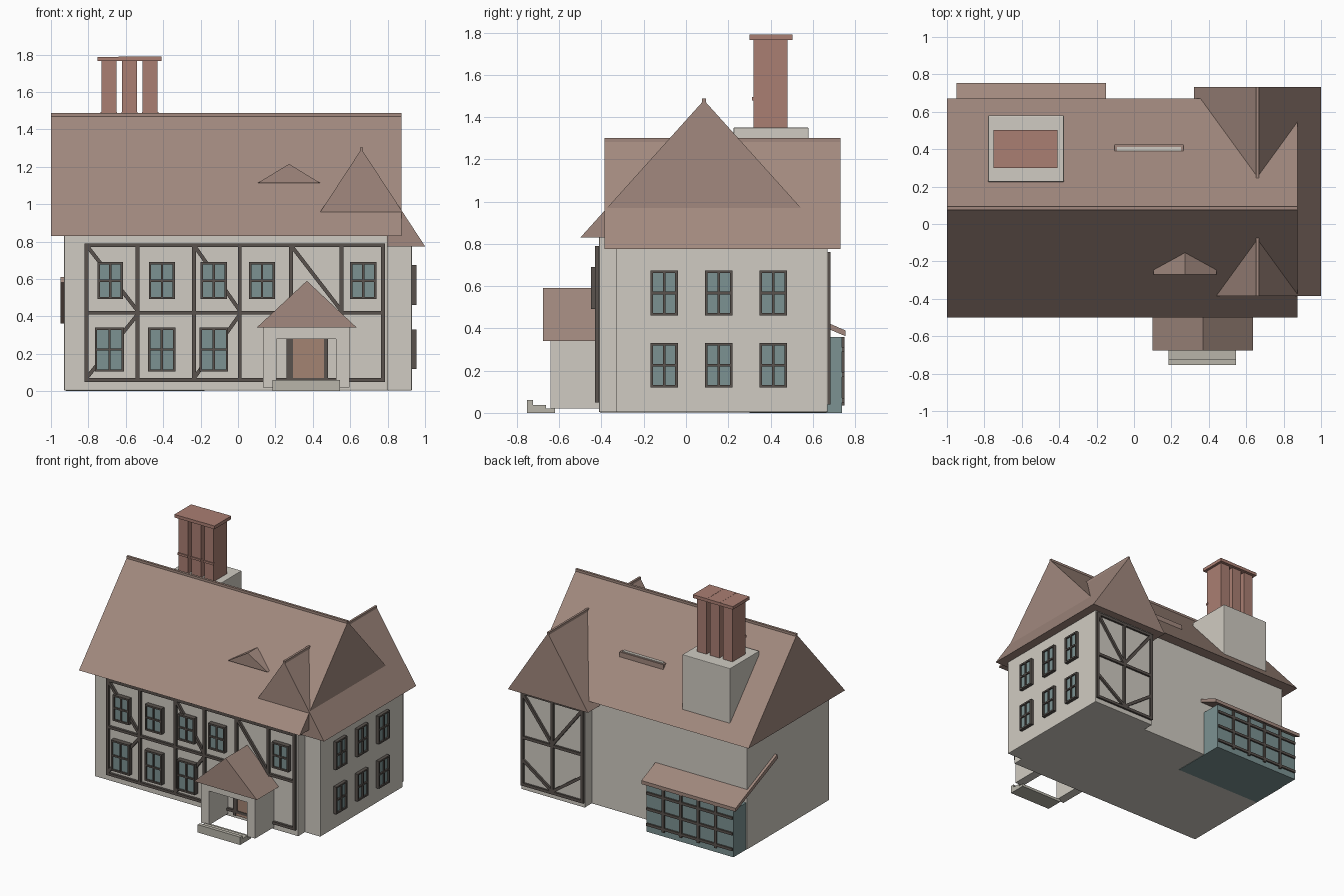
import bpy, bmesh, math
from mathutils import Vector, Matrix

if "Cube" in bpy.data.objects:
    bpy.data.objects.remove(bpy.data.objects["Cube"])


def mat(name, r, g, b):
    m = bpy.data.materials.new(name)
    m.diffuse_color = (r, g, b, 1)
    m.use_nodes = True
    m.node_tree.nodes["Principled BSDF"].inputs["Base Color"].default_value = m.diffuse_color
    return m


PLASTER = mat("plaster", 0.63, 0.60, 0.54)
TILE = mat("roof_tile", 0.36, 0.25, 0.21)
BRICK = mat("brick", 0.40, 0.21, 0.17)
TIMBER = mat("timber", 0.10, 0.085, 0.075)
GLASS = mat("glass", 0.20, 0.29, 0.29)
STONE = mat("stone", 0.48, 0.46, 0.40)
DOOR = mat("door", 0.37, 0.23, 0.17)


def finish(name, bm, m, bevel=0):
    bmesh.ops.recalc_face_normals(bm, faces=bm.faces)
    me = bpy.data.meshes.new(name)
    bm.to_mesh(me)
    bm.free()
    me.materials.append(m)
    ob = bpy.data.objects.new(name, me)
    bpy.context.collection.objects.link(ob)
    if bevel:
        mod = ob.modifiers.new("bevel", 'BEVEL')
        mod.width, mod.segments = bevel, 2
    return ob


def add_box(bm, x0, x1, y0, y1, z0, z1, turn=None):
    size = Matrix.Diagonal((x1 - x0, y1 - y0, z1 - z0, 1))
    place = Matrix.Translation(((x0 + x1) / 2, (y0 + y1) / 2, (z0 + z1) / 2))
    bmesh.ops.create_cube(bm, size=1, matrix=place @ (turn or Matrix()) @ size)


def box(name, m, *b, bevel=0):
    bm = bmesh.new()
    add_box(bm, *b)
    return finish(name, bm, m, bevel)


def prism(name, m, profile, axis, a, b, bevel=0):
    """Extrude a profile along 'x' (points are y,z) or 'y' (points are x,z)."""
    bm = bmesh.new()
    pt = (lambda p: (a, p[0], p[1])) if axis == 'x' else (lambda p: (p[0], a, p[1]))
    face = bm.faces.new([bm.verts.new(pt(p)) for p in profile])
    out = bmesh.ops.extrude_face_region(bm, geom=[face])
    move = Vector((b - a, 0, 0) if axis == 'x' else (0, b - a, 0))
    bmesh.ops.translate(bm, vec=move, verts=[v for v in out["geom"] if isinstance(v, bmesh.types.BMVert)])
    return finish(name, bm, m, bevel)


def beams(name, lines, y0, y1, w):
    """Timbers in an x,z plane, each from (xa, za) to (xb, zb)."""
    bm = bmesh.new()
    for xa, za, xb, zb in lines:
        n, ang = math.hypot(xb - xa, zb - za), math.atan2(zb - za, xb - xa)
        cx, cz = (xa + xb) / 2, (za + zb) / 2
        add_box(bm, cx - n / 2, cx + n / 2, y0, y1, cz - w / 2, cz + w / 2,
                Matrix.Rotation(-ang, 4, 'Y'))
    return finish(name, bm, TIMBER)


def window(name, u0, u1, z0, z1, wall, side):
    """Framed 2x2 window on the front (-y) or right (+x) wall."""
    s = 0.012
    um, zm = (u0 + u1) / 2, (z0 + z1) / 2
    bars = [(u0, u0 + s, z0, z1), (u1 - s, u1, z0, z1), (u0, u1, z0, z0 + s), (u0, u1, z1 - s, z1),
            (um - s / 2, um + s / 2, z0, z1), (u0, u1, zm - s / 2, zm + s / 2)]
    span = (lambda d: (wall - d, wall + 0.01)) if side == 'front' else (lambda d: (wall - 0.01, wall + d))

    def put(bm, b, d):
        if side == 'front':
            add_box(bm, b[0], b[1], *span(d), b[2], b[3])
        else:
            add_box(bm, *span(d), b[0], b[1], b[2], b[3])
    bm = bmesh.new()
    for b in bars:
        put(bm, b, 0.025 if side == 'right' else 0.037)
    finish(name + "_frame", bm, TIMBER)
    bm = bmesh.new()
    put(bm, (u0 + .004, u1 - .004, z0 + .004, z1 - .004), 0.014 if side == 'right' else 0.026)
    finish(name + "_glass", bm, GLASS)


# Walls
box("main_walls", PLASTER, -0.93, 0.80, -0.412, 0.585, 0.003, 0.84, bevel=0.005)
box("wing_walls", PLASTER, 0.39, 0.93, -0.33, 0.67, 0.003, 0.785, bevel=0.005)

# Roofs with ridge caps
prism("main_roof", TILE, [(-0.5, 0.83), (0.67, 0.83), (0.085, 1.48)], 'x', -1, 0.873)
box("main_ridge", TILE, -1, 0.873, 0.076, 0.094, 1.468, 1.488)
prism("wing_roof", TILE, [(0.32, 0.775), (1.0, 0.775), (0.66, 1.295)], 'y', -0.385, 0.732)
box("wing_ridge", TILE, 0.652, 0.668, -0.385, 0.732, 1.282, 1.302)
prism("small_dormer", TILE, [(0.105, 1.113), (0.44, 1.113), (0.273, 1.215)], 'y', -0.27, -0.1)

# Rear roof vent
box("roof_vent", TILE, -0.105, 0.265, 0.385, 0.425, 1.09, 1.14)
box("roof_vent_panel", PLASTER, -0.09, 0.25, 0.39, 0.412, 1.12, 1.145)

# Chimney
box("chimney_base", PLASTER, -0.78, -0.375, 0.225, 0.58, 0.88, 1.35, bevel=0.004)
for i, cx in enumerate((-0.69, -0.58, -0.47)):
    box(f"flue_{i}", BRICK, cx - 0.04, cx + 0.04, 0.32, 0.48, 1.33, 1.77)
    box(f"flue_cap_{i}", BRICK, cx - 0.06, cx + 0.06, 0.30, 0.503, 1.765, 1.788 + 0.001 * i)
    box(f"flue_band_{i}", BRICK, cx - 0.044, cx + 0.044, 0.312, 0.33, 1.478, 1.494)

# Front timber frame
posts = (-0.81, -0.537, -0.235, 0.01, 0.283, 0.553, 0.775)
lines = [(x, 0.05, x, 0.79) for x in posts]
lines += [(-0.82, z, 0.785, z) for z in (0.06, 0.42, 0.78)]
lines += [(posts[i], 0.78, posts[i + 1], 0.43) for i in (0, 2, 4)]
lines += [(posts[i], 0.07, posts[i + 1], 0.41) for i in (0, 2)]
beams("front_timbers", lines, -0.43, -0.405, 0.02)

# Rear wing timber frame
lines = [(x, 0.04, x, 0.76) for x in (0.405, 0.66, 0.915)]
lines += [(0.395, z, 0.925, z) for z in (0.05, 0.41, 0.75)]
for x in (0.405, 0.915):
    lines += [(x, 0.75, 0.66, 0.42), (0.66, 0.06, x, 0.24)]
beams("rear_wing_timbers", lines, 0.665, 0.685, 0.022)

# Windows
for i, (a, b) in enumerate([(-0.75, -0.615), (-0.477, -0.337), (-0.20, -0.06), (0.06, 0.197), (0.60, 0.74)]):
    window(f"front_upper_window_{i}", a, b, 0.492, 0.69, -0.412, 'front')
for i, (a, b) in enumerate([(-0.765, -0.61), (-0.48, -0.335), (-0.205, -0.053)]):
    window(f"front_lower_window_{i}", a, b, 0.105, 0.34, -0.412, 'front')
for i, c in enumerate((-0.104, 0.155, 0.413)):
    for level, z0, z1 in (("upper", 0.46, 0.675), ("lower", 0.12, 0.33)):
        window(f"side_{level}_window_{i}", c - 0.065, c + 0.065, z0, z1, 0.93, 'right')

# Porch
prism("porch_walls", PLASTER, [(0.135, 0.02), (0.205, 0.02), (0.205, 0.28), (0.525, 0.28),
                               (0.525, 0.02), (0.595, 0.02), (0.595, 0.345), (0.135, 0.345)],
      'y', -0.642, -0.405)
prism("porch_roof", TILE, [(0.10, 0.34), (0.635, 0.34), (0.368, 0.59)], 'y', -0.677, -0.405)
box("front_door", DOOR, 0.28, 0.46, -0.425, -0.405, 0.03, 0.29)
for side, x in (("left", 0.26), ("right", 0.46)):
    box(f"door_frame_{side}", TIMBER, x, x + 0.02, -0.432, -0.405, 0.03, 0.29)
prism("porch_step", STONE, [(-0.753, 0), (-0.62, 0), (-0.62, 0.02), (-0.663, 0.02), (-0.663, 0.038),
                            (-0.725, 0.038), (-0.725, 0.06), (-0.753, 0.06)], 'x', 0.185, 0.545)

# Rear glazed bay with lean-to roof
box("bay_glazing", GLASS, -0.92, -0.18, 0.30, 0.738, 0, 0.36)
prism("bay_roof", TILE, [(0.24, 0.58), (0.755, 0.363), (0.755, 0.39), (0.25, 0.61)], 'x', -0.95, -0.15)
lines = [(-0.92 + 0.148 * i, 0.035, -0.92 + 0.148 * i, 0.36) for i in range(1, 5)]
lines += [(-0.915, z, -0.185, z) for z in (0.06, 0.18, 0.30)]
beams("bay_bars", lines, 0.73, 0.75, 0.02)
